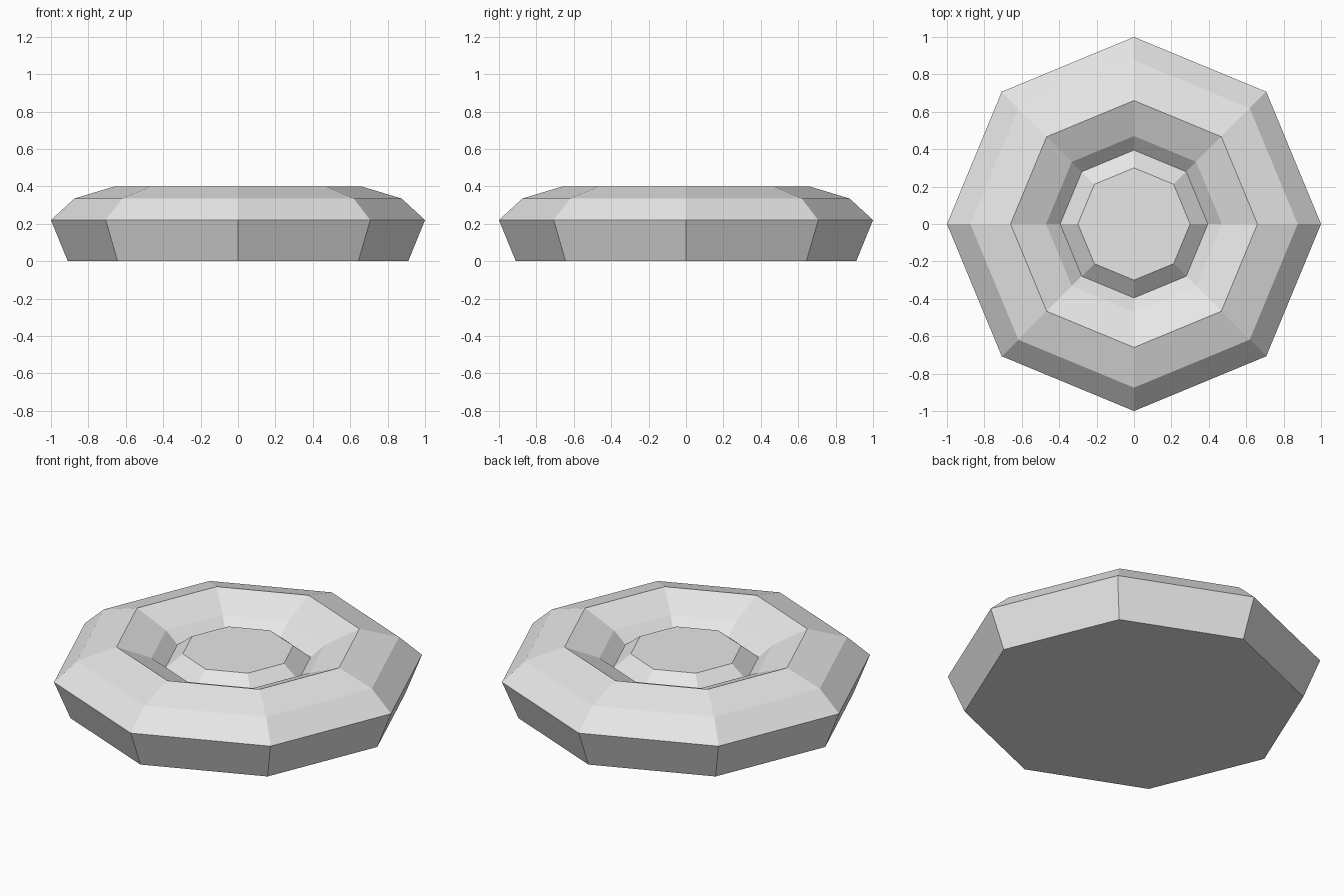
import bpy
import bmesh
from math import cos, sin, tau

old = bpy.data.objects.get("Cube")
if old:
    bpy.data.objects.remove(old, do_unlink=True)

SIDES = 8


def make_material(name, color):
    mat = bpy.data.materials.new(name)
    mat.use_nodes = True
    mat.diffuse_color = color
    mat.node_tree.nodes["Principled BSDF"].inputs["Base Color"].default_value = color
    return mat


def lathe(name, profile, mat):
    """Turn (radius, height) points into a faceted solid with capped ends."""
    bm = bmesh.new()
    rings = [[bm.verts.new((r * cos(tau * i / SIDES), r * sin(tau * i / SIDES), z))
              for i in range(SIDES)] for r, z in profile]
    for low, high in zip(rings, rings[1:]):
        for i in range(SIDES):
            j = (i + 1) % SIDES
            bm.faces.new((low[i], low[j], high[j], high[i]))
    bm.faces.new(rings[0][::-1])
    bm.faces.new(rings[-1])
    bmesh.ops.recalc_face_normals(bm, faces=bm.faces)
    mesh = bpy.data.meshes.new(name)
    bm.to_mesh(mesh)
    bm.free()
    mesh.materials.append(mat)
    obj = bpy.data.objects.new(name, mesh)
    bpy.context.collection.objects.link(obj)
    return obj


grey = make_material("light grey", (0.8, 0.8, 0.8, 1))

# Octagonal disc: flared side, sloped rim, sunken groove and raised centre
lathe("ring_disc", [
    (0.91, 0.0),     # flat base
    (1.0, 0.22),     # widest edge
    (0.875, 0.335),  # shoulder
    (0.66, 0.40),    # rim crest
    (0.47, 0.32),    # inner slope
    (0.395, 0.255),  # groove
    (0.30, 0.33),    # centre plateau
], grey)
